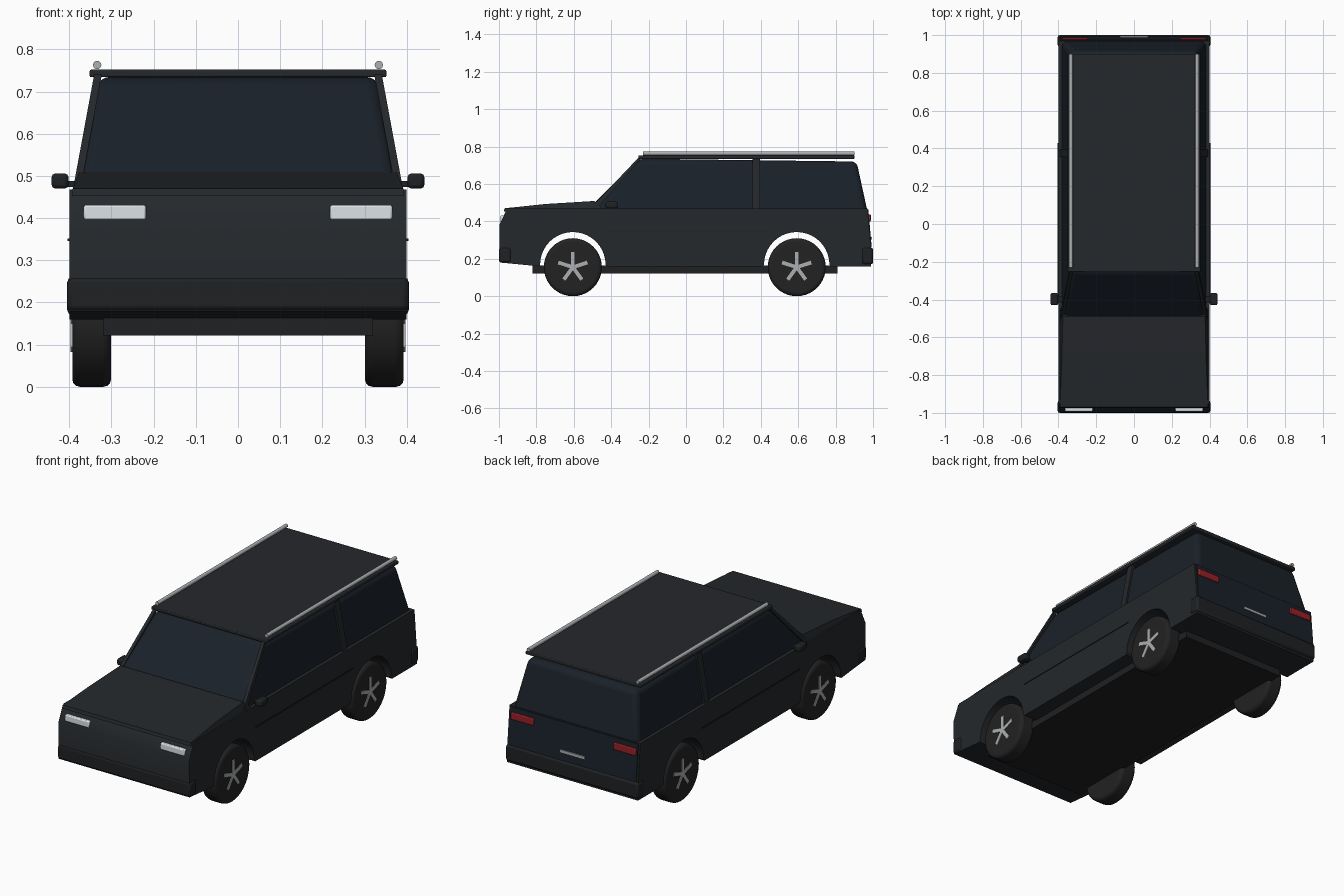
import bpy, bmesh, math
from mathutils import Vector

if "Cube" in bpy.data.objects:
    bpy.data.objects.remove(bpy.data.objects["Cube"])


def material(name, color):
    m = bpy.data.materials.new(name)
    m.diffuse_color = (*color, 1)
    m.use_nodes = True
    m.node_tree.nodes["Principled BSDF"].inputs["Base Color"].default_value = m.diffuse_color
    return m


PAINT = material("paint", (0.018, 0.021, 0.024))
GLASS = material("dark_glass", (0.010, 0.015, 0.022))
TRIM = material("black_trim", (0.014, 0.015, 0.016))
RUBBER = material("rubber", (0.016, 0.016, 0.016))
SILVER = material("silver", (0.42, 0.43, 0.44))
LAMP = material("lamp", (0.72, 0.76, 0.80))
RED = material("red_lamp", (0.32, 0.015, 0.02))


def finish(bm, name, mat, bevel=0, segments=2):
    bmesh.ops.recalc_face_normals(bm, faces=bm.faces)
    me = bpy.data.meshes.new(name)
    bm.to_mesh(me)
    bm.free()
    me.materials.append(mat)
    ob = bpy.data.objects.new(name, me)
    bpy.context.collection.objects.link(ob)
    if bevel:
        mod = ob.modifiers.new("bevel", "BEVEL")
        mod.width, mod.segments = bevel, segments
        mod.limit_method, mod.angle_limit = "ANGLE", math.radians(30)
    bpy.context.view_layer.objects.active = ob
    ob.select_set(True)
    bpy.ops.object.shade_smooth_by_angle(angle=math.radians(35))
    ob.select_set(False)
    return ob


def box(name, mat, x, y, z, bevel=0):
    bm = bmesh.new()
    bmesh.ops.create_cube(bm, size=1)
    for v in bm.verts:
        v.co = Vector([(r[0] + r[1]) / 2 + c * (r[1] - r[0]) for r, c in zip((x, y, z), v.co)])
    return finish(bm, name, mat, bevel)


def prism(name, mat, pts, x_in, x_out, bevel=0, segments=2):
    """Side profile of (y, z) points spanned between two x positions given as functions of z."""
    bm = bmesh.new()
    a = [bm.verts.new((x_in(z), y, z)) for y, z in pts]
    b = [bm.verts.new((x_out(z), y, z)) for y, z in pts]
    bm.faces.new(a)
    bm.faces.new(b)
    for i in range(len(pts)):
        j = (i + 1) % len(pts)
        bm.faces.new((a[i], a[j], b[j], b[i]))
    return finish(bm, name, mat, bevel, segments)


def cylinder(name, mat, centre, r, length, axis, sides=32, bevel=0):
    bm = bmesh.new()
    bmesh.ops.create_cone(bm, cap_ends=True, segments=sides, radius1=r, radius2=r, depth=length)
    rot = Vector((0, 0, 1)).rotation_difference(Vector(axis)).to_matrix()
    for v in bm.verts:
        v.co = rot @ v.co + Vector(centre)
    return finish(bm, name, mat, bevel, 3)


AXLES = {"front": -0.605, "rear": 0.592}


def arch(c, r=0.175, n=20):
    return [(c - r * math.cos(math.pi * i / n), 0.168 + r * math.sin(math.pi * i / n)) for i in range(n + 1)]


def slab(name, mat, pts, width, bevel=0, segments=2):
    return prism(name, mat, pts, lambda z: -width(z), width, bevel, segments)


def cabin_w(z):
    return 0.386 - (z - 0.465) * 0.185


# Lower body with wheel arches cut into the profile
slab("body", PAINT,
     [(-0.995, 0.18), (-0.785, 0.16)] + arch(AXLES["front"]) + [(-0.42, 0.16), (0.41, 0.16)]
     + arch(AXLES["rear"]) + [(0.775, 0.16), (0.99, 0.16), (0.99, 0.25), (0.97, 0.468),
                              (-0.95, 0.468), (-0.965, 0.45), (-0.998, 0.38)], lambda z: 0.40)

# Bonnet with tapered flanks
slab("bonnet", PAINT, [(-0.975, 0.452), (-0.97, 0.47), (-0.75, 0.493), (-0.49, 0.509), (-0.44, 0.46)],
     lambda z: 0.394 - max(0, z - 0.465) * 0.4)

# Glasshouse, roof and tailgate
slab("glasshouse", GLASS, [(-0.55, 0.44), (-0.25, 0.735), (0.912, 0.72), (0.973, 0.44)],
     lambda z: cabin_w(z) - 0.004, 0.028, 4)
box("roof", PAINT, (-0.352, 0.352), (-0.255, 0.90), (0.734, 0.752), 0.004)
slab("tailgate", GLASS, [(0.96, 0.26), (0.993, 0.26), (0.975, 0.464), (0.95, 0.464)], lambda z: 0.39)

# Bumpers and underbody
box("front_bumper", TRIM, (-0.405, 0.405), (-1.0, -0.935), (0.18, 0.26), 0.012)
box("rear_bumper", TRIM, (-0.405, 0.405), (0.94, 1.0), (0.17, 0.26), 0.012)
box("underbody", TRIM, (-0.32, 0.32), (-0.82, 0.81), (0.122, 0.165))
box("plate_bar", SILVER, (-0.075, 0.075), (0.975, 0.994), (0.303, 0.317))

for s, side in ((1, "right"), (-1, "left")):
    def span(a, b):
        return tuple(sorted((s * a, s * b)))

    # Pillars following the slope of the glass
    for nm, pts in (("a", [(-0.515, 0.466), (-0.255, 0.74), (-0.235, 0.74), (-0.48, 0.466)]),
                    ("b", [(0.355, 0.466), (0.355, 0.74), (0.395, 0.74), (0.395, 0.466)])):
        prism(f"{nm}_pillar_{side}", PAINT, pts,
              lambda z: s * (cabin_w(z) - 0.012), lambda z: s * (cabin_w(z) + 0.006))

    # Lamps
    box(f"headlight_{side}", LAMP, span(0.218, 0.366), (-0.992, -0.955), (0.395, 0.431), 0.005)
    box(f"tail_light_{side}", RED, span(0.245, 0.382), (0.955, 0.988), (0.400, 0.438), 0.004)

    # Mirror, roof rail and door trim
    box(f"mirror_{side}", TRIM, span(0.402, 0.442), (-0.43, -0.365), (0.470, 0.506), 0.009)
    box(f"mirror_arm_{side}", TRIM, span(0.37, 0.41), (-0.41, -0.385), (0.474, 0.488))
    cylinder(f"roof_rail_{side}", SILVER, (s * 0.334, 0.335, 0.763), 0.010, 1.13, (0, 1, 0), 12)
    box(f"door_trim_{side}", TRIM, span(0.395, 0.404), (-0.42, 0.43), (0.346, 0.352))

    # Wheels with five spokes
    for end, y in AXLES.items():
        cylinder(f"{end}_tyre_{side}", RUBBER, (s * 0.347, y, 0.155), 0.155, 0.092, (1, 0, 0), 40, 0.018)
        bm = bmesh.new()
        for k in range(5):
            t = math.radians(90 + 72 * k)
            d, n = Vector((0, math.cos(t), math.sin(t))), Vector((0, -math.sin(t), math.cos(t)))
            verts = bmesh.ops.create_cube(bm, size=1)["verts"]
            for v in verts:
                c = v.co.copy()
                v.co = Vector((s * 0.391 + c.x * 0.012, y, 0.155)) + d * (0.04 + c.y * 0.084) + n * c.z * 0.02
        finish(bm, f"{end}_spokes_{side}", SILVER)
